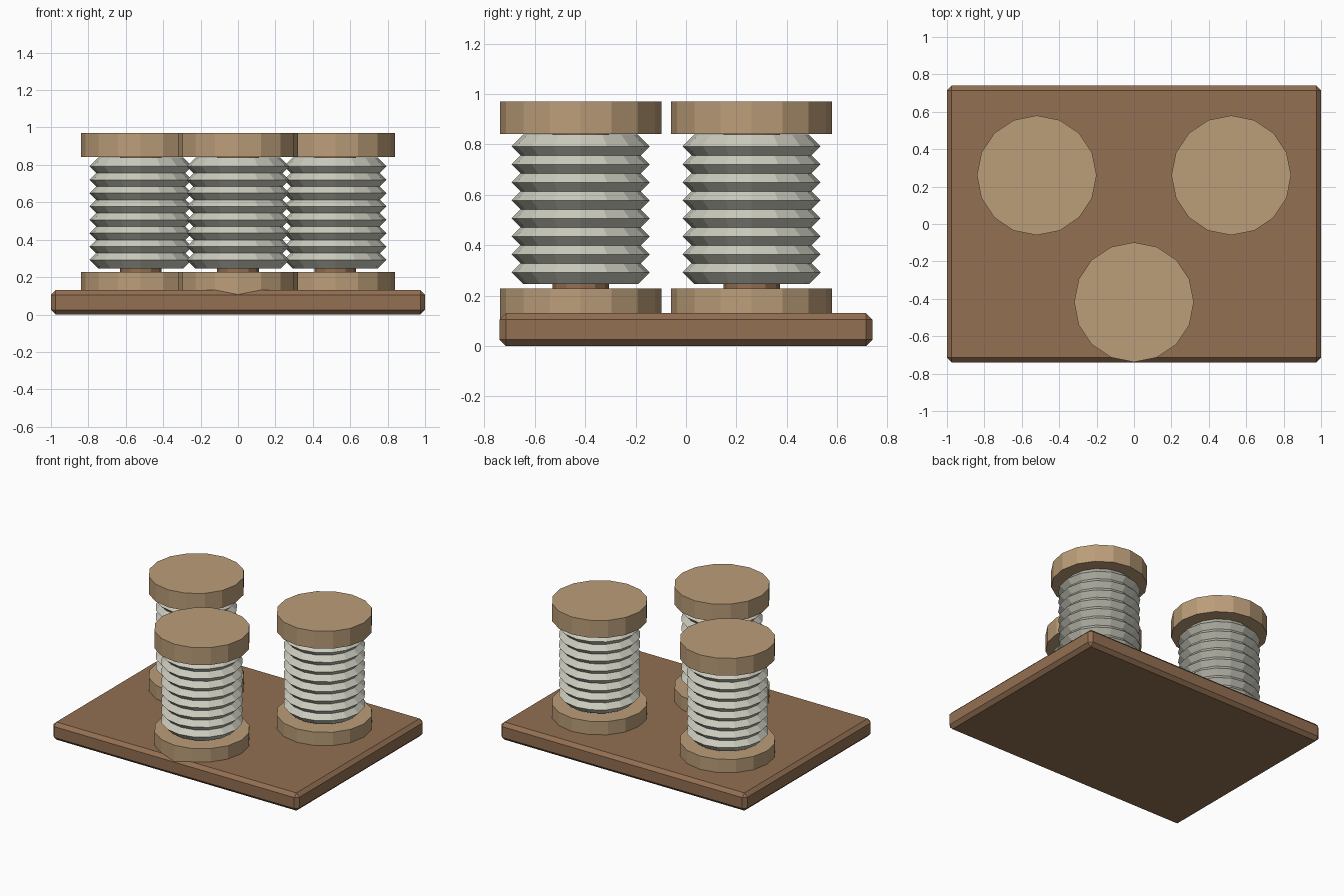
import bpy, bmesh
from math import cos, sin, tau

if "Cube" in bpy.data.objects:
    bpy.data.objects.remove(bpy.data.objects["Cube"])


def material(name, rgb):
    m = bpy.data.materials.new(name)
    m.diffuse_color = (*rgb, 1)
    m.use_nodes = True
    m.node_tree.nodes["Principled BSDF"].inputs["Base Color"].default_value = m.diffuse_color
    return m


DARK_WOOD = material("dark_wood", (0.29, 0.16, 0.085))
LIGHT_WOOD = material("light_wood", (0.50, 0.34, 0.19))
THREAD = material("thread", (0.60, 0.60, 0.52))


def finish(bm, name, mat):
    bmesh.ops.recalc_face_normals(bm, faces=bm.faces)
    me = bpy.data.meshes.new(name)
    bm.to_mesh(me)
    bm.free()
    me.materials.append(mat)
    ob = bpy.data.objects.new(name, me)
    bpy.context.collection.objects.link(ob)
    return ob


def disc(name, x, y, z0, z1, r, sides, mat):
    bm = bmesh.new()
    bmesh.ops.create_cone(bm, cap_ends=True, segments=sides, radius1=r, radius2=r, depth=z1 - z0)
    ob = finish(bm, name, mat)
    ob.location = (x, y, (z0 + z1) / 2)


def thread_coils(name, x, y, z0, z1, count, major, minor, sides=16):
    # stack of rings, each with a diamond cross-section
    bm = bmesh.new()
    for k in range(count):
        z = z0 + (z1 - z0) * k / (count - 1)
        section = [(major + minor, z), (major, z + minor), (major - minor, z), (major, z - minor)]
        rings = [[bm.verts.new((r * cos(tau * i / sides), r * sin(tau * i / sides), h))
                  for r, h in section] for i in range(sides)]
        for i in range(sides):
            a, b = rings[i], rings[(i + 1) % sides]
            for j in range(4):
                n = (j + 1) % 4
                bm.faces.new((a[j], b[j], b[n], a[n]))
    finish(bm, name, THREAD).location = (x, y, 0)


# chamfered base board
bm = bmesh.new()
bmesh.ops.create_cube(bm, size=1)
bmesh.ops.scale(bm, vec=(2, 1.48, 0.13), verts=bm.verts)
bmesh.ops.bevel(bm, geom=bm.edges[:], offset=0.025, segments=1, affect='EDGES')
finish(bm, "base_board", DARK_WOOD).location.z = 0.065

# three spools standing on the board
spools = {"left": (-0.52, 0.26), "right": (0.52, 0.26), "front": (0, -0.418)}
for side, (x, y) in spools.items():
    disc(side + "_lower_flange", x, y, 0.10, 0.228, 0.32, 16, LIGHT_WOOD)
    disc(side + "_upper_flange", x, y, 0.842, 0.97, 0.32, 16, LIGHT_WOOD)
    disc(side + "_spool_core", x, y, 0.20, 0.87, 0.112, 12, DARK_WOOD)
    thread_coils(side + "_thread", x, y, 0.292, 0.792, 8, 0.227, 0.047)
